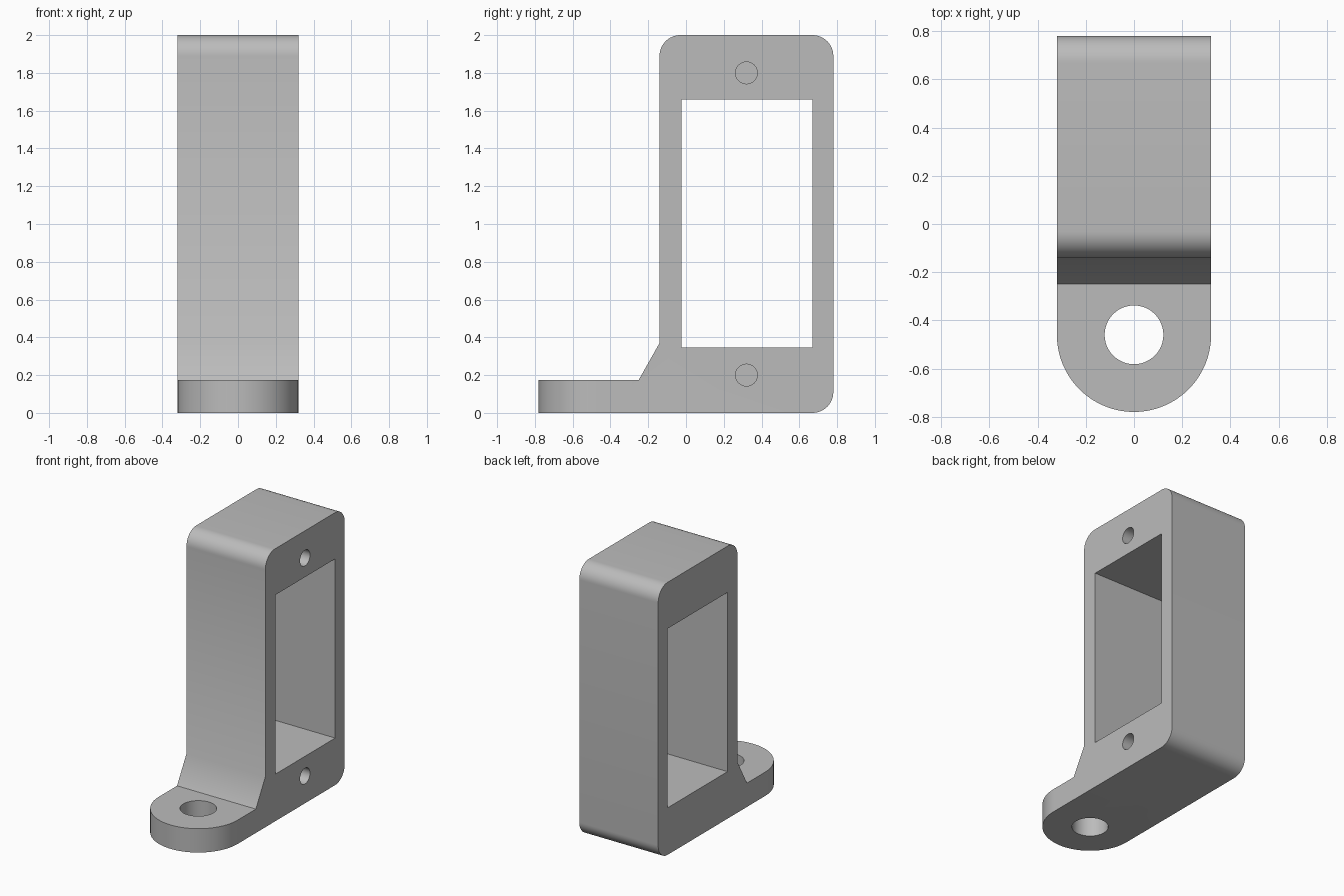
import bpy, bmesh, math
from mathutils import Vector

cube = bpy.data.objects.get("Cube")
if cube:
    bpy.data.objects.remove(cube, do_unlink=True)

HALF_W = 0.32      # half width of the bracket
BACK = 0.78        # back face
WALL = -0.14       # front face of the frame
TAB_Y = -0.46      # centre of the rounded tab
CORNER = 0.11      # frame corner radius

grey = bpy.data.materials.new("grey plastic")
grey.use_nodes = True
colour = (0.5, 0.5, 0.5, 1)
grey.diffuse_color = colour
grey.node_tree.nodes["Principled BSDF"].inputs["Base Color"].default_value = colour


def arc(cx, cy, r, start, end, steps):
    """Points along an arc, angles in degrees."""
    angles = [math.radians(start + (end - start) * i / steps) for i in range(steps + 1)]
    return [(cx + r * math.cos(a), cy + r * math.sin(a)) for a in angles]


def prism(name, outline, axis, low, high):
    """Extrude an outline along x (points are y, z) or z (points are x, y)."""
    bm = bmesh.new()
    place = (lambda a, b: (low, a, b)) if axis == "x" else (lambda a, b: (a, b, low))
    face = bm.faces.new([bm.verts.new(place(a, b)) for a, b in outline])
    shift = Vector((high - low, 0, 0) if axis == "x" else (0, 0, high - low))
    top = bmesh.ops.extrude_face_region(bm, geom=[face])["geom"]
    bmesh.ops.translate(bm, vec=shift, verts=[v for v in top if isinstance(v, bmesh.types.BMVert)])
    bmesh.ops.recalc_face_normals(bm, faces=bm.faces)
    mesh = bpy.data.meshes.new(name)
    bm.to_mesh(mesh)
    bm.free()
    mesh.materials.append(grey)
    obj = bpy.data.objects.new(name, mesh)
    bpy.context.collection.objects.link(obj)
    return obj


def circle(cx, cy, r, steps=48):
    return arc(cx, cy, r, 0, 360, steps)[:-1]


# Side profile: tab, sloped gusset and rounded frame
profile = [(-1, 0)]
profile += arc(BACK - CORNER, CORNER, CORNER, -90, 0, 12)
profile += arc(BACK - CORNER, 2 - CORNER, CORNER, 0, 90, 12)
profile += arc(WALL + CORNER, 2 - CORNER, CORNER, 90, 180, 12)
profile += [(WALL, 0.37), (-0.25, 0.175), (-1, 0.175)]
bracket = prism("bracket", profile, "x", -0.5, 0.5)

# Plan outline trims the width and rounds the tab
plan = arc(0, TAB_Y, HALF_W, 180, 360, 64) + [(HALF_W, 1), (-HALF_W, 1)]
window = [(-0.025, 0.345), (0.67, 0.345), (0.67, 1.66), (-0.025, 1.66)]
cutters = [
    (prism("plan_trim", plan, "z", -0.5, 2.5), "INTERSECT"),
    (prism("window_cutter", window, "x", -1, 1), "DIFFERENCE"),
    (prism("tab_hole_cutter", circle(0, TAB_Y, 0.122), "z", -0.5, 0.5), "DIFFERENCE"),
]
# Blind screw holes on one side
for label, z in (("lower", 0.2), ("upper", 1.8)):
    pilot = prism(label + "_screw_hole_cutter", circle(0.32, z, 0.058, 32), "x", -0.08, 0.6)
    cutters.append((pilot, "DIFFERENCE"))

for cutter, operation in cutters:
    cutter.hide_render = True
    cutter.hide_set(True)
    mod = bracket.modifiers.new(cutter.name, "BOOLEAN")
    mod.operation = operation
    mod.solver = "EXACT"
    mod.object = cutter

# Apply the cuts and remove the cutters
bpy.context.view_layer.objects.active = bracket
bracket.select_set(True)
for mod in list(bracket.modifiers):
    bpy.ops.object.modifier_apply(modifier=mod.name)
for cutter, _ in cutters:
    bpy.data.objects.remove(cutter, do_unlink=True)
bpy.ops.object.shade_smooth_by_angle(angle=math.radians(30))
